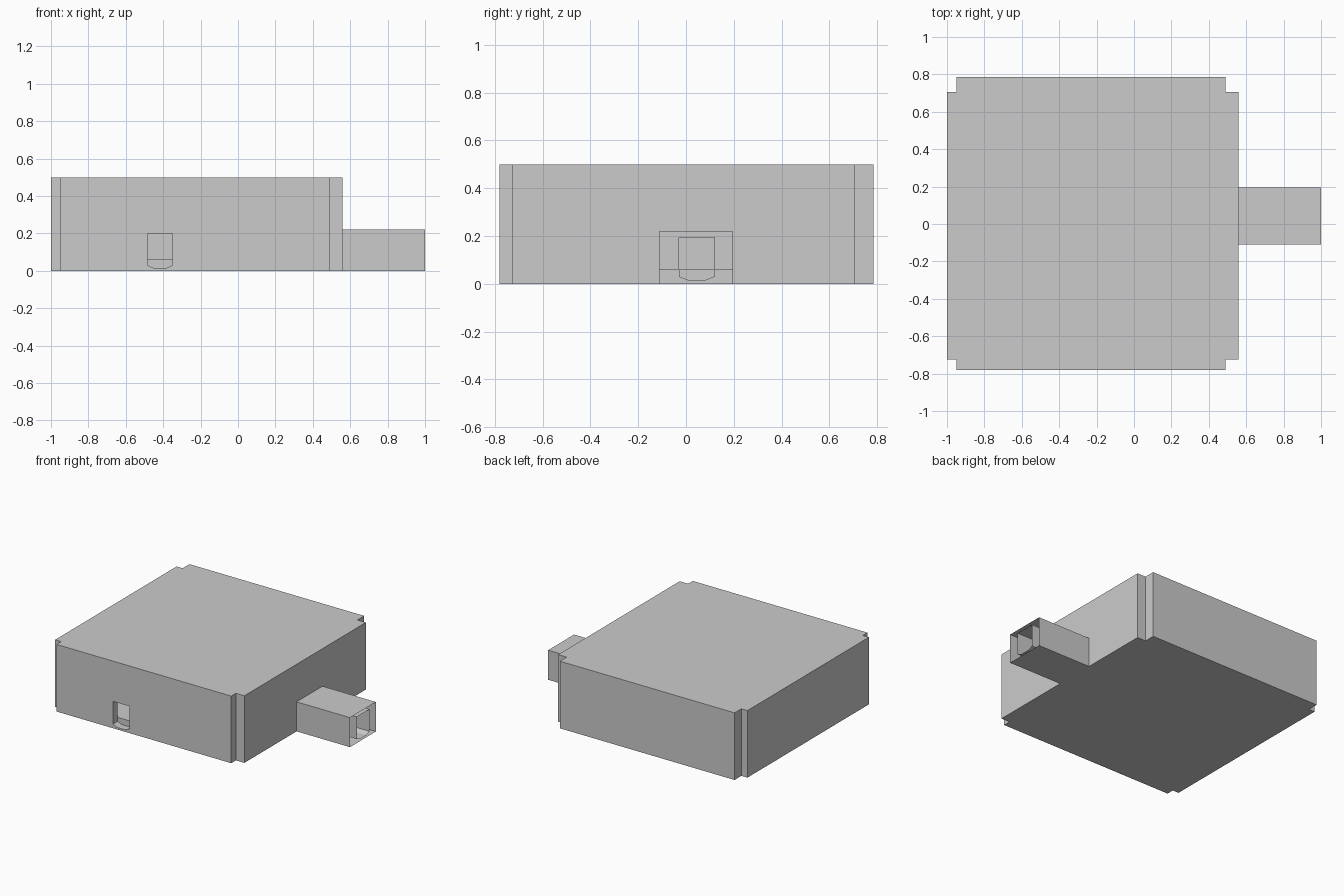
import bpy, bmesh
from mathutils import Vector

if "Cube" in bpy.data.objects:
    bpy.data.objects.remove(bpy.data.objects["Cube"])


def make(name, faces):
    """Object from a list of polygons (each a list of points)."""
    bm = bmesh.new()
    for pts in faces:
        bm.faces.new([bm.verts.new(p) for p in pts])
    bmesh.ops.remove_doubles(bm, verts=bm.verts, dist=1e-5)
    me = bpy.data.meshes.new(name)
    bm.to_mesh(me)
    bm.free()
    ob = bpy.data.objects.new(name, me)
    bpy.context.collection.objects.link(ob)
    return ob


def on_y(y):
    return lambda a, z: (a, y, z)


def on_x(x):
    return lambda a, z: (x, a, z)


def holed(place, a0, a1, z0, z1, hole, hz):
    """Wall split around a hole: left, right, above and below pieces."""
    l, r = min(p[0] for p in hole), max(p[0] for p in hole)
    top = max(p[1] for p in hole)
    rects = [(a0, l, z0, z1), (r, a1, z0, z1), (l, r, top, z1)]
    out = [[place(a, c), place(b, c), place(b, d), place(a, d)] for a, b, c, d in rects]
    if hz > z0:
        low = [p for p in hole if p[1] <= hz + 1e-6]
        out.append([place(l, z0), place(r, z0)] + [place(*p) for p in reversed(low)])
    return out


def tunnel_profile(l, r, top):
    w = r - l
    return [(l, .03), (l + .25 * w, .015), (r - .25 * w, .015), (r, .03), (r, top), (l, top)]


def tunnel(name, profile, start, end, step):
    """Open sleeve whose surfaces face inward, with a step at the far end."""
    faces = []
    for p, q in zip(profile, profile[1:] + profile[:1]):
        faces.append([start(*p), end(*p), end(*q), start(*q)])
    l, r = profile[0][0], profile[3][0]
    faces.append([end(*p) for p in profile[:4]] + [end(r, step), end(l, step)])
    return make(name, faces)


X0, X1, Y0, Y1, H = -1.0, .56, -.78, .785, .5
NX0, NX1, NY0, NY1 = -.95, .49, -.725, .705
FLOOR, CEIL = .06, .497
front_hole = tunnel_profile(-.485, -.35, .2)
side_hole = tunnel_profile(-.03, .12, .195)
DY0, DY1, DZ = -.11, .195, .22

# outer shell with notched corners, a front opening and a side passage opening
outline = [(NX0, Y0), (NX1, Y0), (NX1, NY0), (X1, NY0), (X1, NY1), (NX1, NY1),
           (NX1, Y1), (NX0, Y1), (NX0, NY1), (X0, NY1), (X0, NY0), (NX0, NY0)]
shell = [[(x, y, H) for x, y in outline], [(x, y, 0) for x, y in reversed(outline)]]
for i, (p, q) in enumerate(zip(outline, outline[1:] + outline[:1])):
    if i == 0:
        shell += holed(on_y(Y0), NX0, NX1, 0, H, front_hole, .03)
    elif i == 3:
        shell += holed(on_x(X1), NY0, NY1, 0, H, [(DY0, 0), (DY1, 0), (DY1, DZ), (DY0, DZ)], 0)
    else:
        shell.append([(*p, 0), (*q, 0), (*q, H), (*p, H)])
make("outer_shell", shell)

# side passage casing, open at its end
c = [(DY0, 0), (DY0, DZ), (DY1, DZ), (DY1, 0)]
make("passage_casing", [[(X1, *p), (X1, *q), (1, *q), (1, *p)] for p, q in zip(c, c[1:] + c[:1])])

# inner tunnels leading to the room
tunnel("front_tunnel", front_hole, on_y(Y0), on_y(NY0), FLOOR)
tunnel("side_tunnel", side_hole, on_x(1), on_x(NX1), FLOOR)

# inner room
corners = [(NX0, NY0), (NX1, NY0), (NX1, NY1), (NX0, NY1)]
room = [[(x, y, FLOOR) for x, y in corners], [(x, y, CEIL) for x, y in reversed(corners)]]
for p, q in list(zip(corners, corners[1:] + corners[:1]))[2:]:
    room.append([(*q, FLOOR), (*p, FLOOR), (*p, CEIL), (*q, CEIL)])
door_a = [(-.485, FLOOR), (-.35, FLOOR), (-.35, .2), (-.485, .2)]
door_b = [(-.03, FLOOR), (.12, FLOOR), (.12, .195), (-.03, .195)]
room += [f[::-1] for f in holed(on_y(NY0), NX0, NX1, FLOOR, CEIL, door_a, FLOOR)]
room += [f[::-1] for f in holed(on_x(NX1), NY0, NY1, FLOOR, CEIL, door_b, FLOOR)]
make("inner_room", room)
